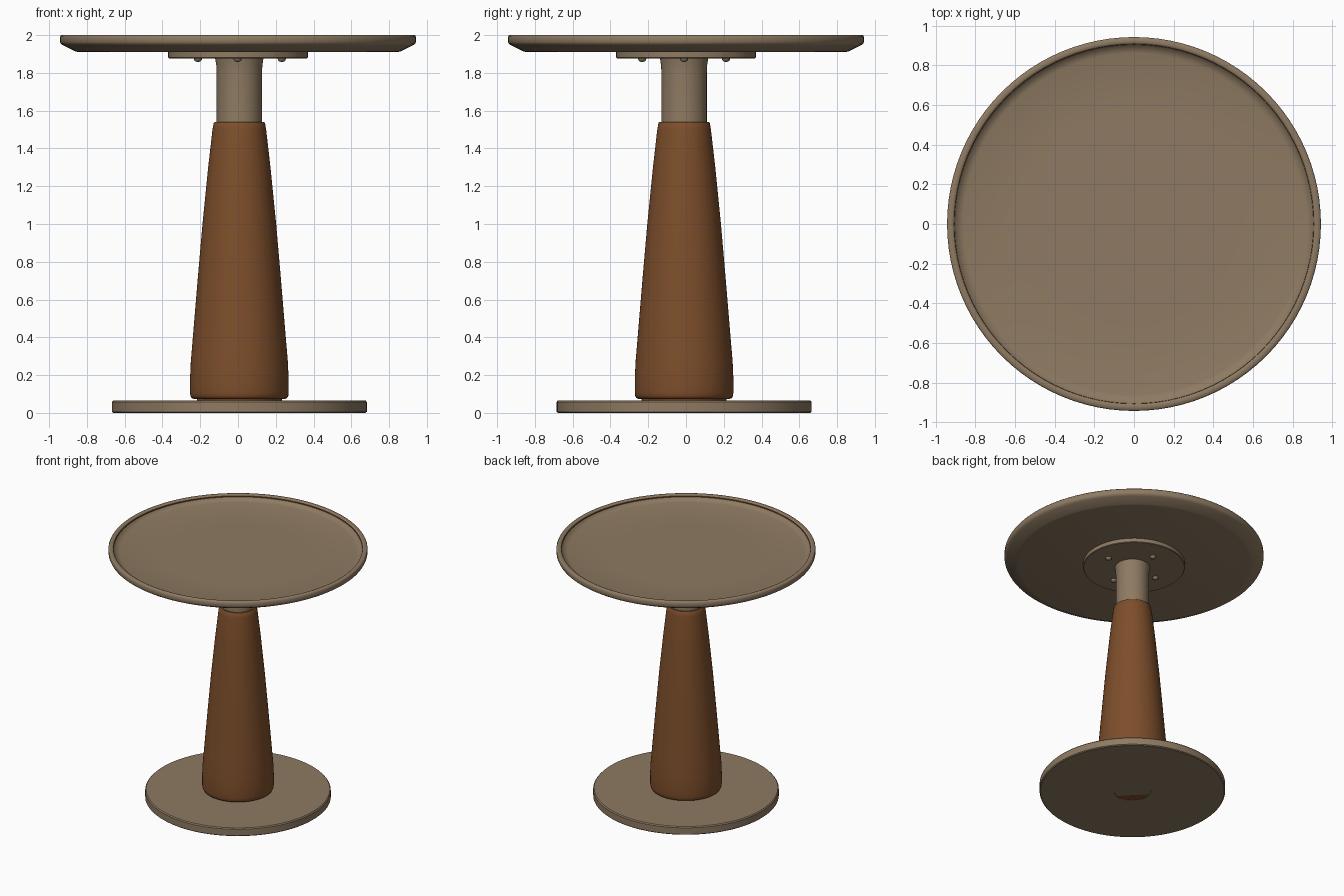
import bpy, bmesh, math

if "Cube" in bpy.data.objects:
    bpy.data.objects.remove(bpy.data.objects["Cube"])

def material(name, rgb):
    m = bpy.data.materials.new(name)
    m.diffuse_color = (*rgb, 1)
    m.use_nodes = True
    m.node_tree.nodes["Principled BSDF"].inputs["Base Color"].default_value = m.diffuse_color
    return m

TAN = material("warm grey metal", (0.27, 0.195, 0.122))
BROWN = material("brown wood", (0.205, 0.076, 0.024))

def lathe(name, profile, mat, centre=(0, 0), closed=False, sides=96, angle=35):
    """Spin a list of (radius, z) points around the vertical axis."""
    bm = bmesh.new()
    rings = []
    for r, z in profile:
        if r == 0:
            rings.append([bm.verts.new((0, 0, z))] * sides)
        else:
            rings.append([bm.verts.new((r * math.cos(2 * math.pi * i / sides),
                                        r * math.sin(2 * math.pi * i / sides), z))
                          for i in range(sides)])
    n = len(rings)
    for k in range(n if closed else n - 1):
        a, b = rings[k], rings[(k + 1) % n]
        for i in range(sides):
            j = (i + 1) % sides
            bm.faces.new(list(dict.fromkeys((a[i], a[j], b[j], b[i]))))
    bmesh.ops.recalc_face_normals(bm, faces=bm.faces)
    return finish(name, bm, mat, centre, angle)

def finish(name, bm, mat, centre, angle):
    me = bpy.data.meshes.new(name)
    bm.to_mesh(me)
    bm.free()
    me.materials.append(mat)
    ob = bpy.data.objects.new(name, me)
    ob.location = (*centre, 0)
    bpy.context.collection.objects.link(ob)
    bpy.ops.object.select_all(action='DESELECT')
    bpy.context.view_layer.objects.active = ob
    ob.select_set(True)
    bpy.ops.object.shade_smooth_by_angle(angle=math.radians(angle))
    return ob

AXIS = (0.007, -0.01)

# Shallow tray top with raised rim
lathe("table_top",
      [(0, 1.91), (0.845, 1.91), (0.862, 1.914), (0.925, 1.945), (0.937, 1.953), (0.942, 1.963),
       (0.942, 1.992), (0.936, 2.0), (0.915, 2.0), (0.907, 1.996), (0.904, 1.972),
       (0.86, 1.962), (0.60, 1.952), (0.5, 1.952), (0, 1.952)], TAN, angle=75)

# Thin wood seam between the tray floor and its rim
lathe("rim_seam", [(0.9045, 1.984), (0.9045, 1.992), (0.906, 1.992), (0.906, 1.984)],
      BROWN, closed=True)

# Mounting plate and its four screws
lathe("mounting_plate", [(0, 1.877), (0.366, 1.877), (0.37, 1.881), (0.37, 1.911), (0, 1.911)], TAN)
for i in range(4):
    a = i * math.pi / 2
    lathe(f"screw_{i + 1}", [(0, 1.857), (0.012, 1.860), (0.02, 1.867), (0.022, 1.877), (0, 1.879)],
          TAN, (0.01 + 0.222 * math.cos(a) - 0.012 * abs(math.sin(a)), -0.01 + 0.222 * math.sin(a)),
          sides=16, angle=60)

# Inner post, running down inside the column to close the hole in the base
lathe("post", [(0, 0.002), (0.134, 0.002), (0.134, 0.06), (0.12, 0.08), (0.12, 1.80),
               (0.122, 1.84), (0.128, 1.878), (0, 1.878)], TAN, AXIS)

# Tapered column sleeve, standing on the base
lathe("column",
      [(0.136, 0.066), (0.225, 0.066), (0.225, 0.074), (0.242, 0.074), (0.253, 0.079),
       (0.259, 0.09), (0.261, 0.11), (0.261, 0.18), (0.257, 0.27), (0.246, 0.40),
       (0.221, 0.70), (0.195, 1.0), (0.165, 1.3), (0.142, 1.5), (0.136, 1.534), (0.131, 1.54),
       (0.119, 1.54)], BROWN, AXIS, angle=50)

# Sliver of the wood showing under the base
bm = bmesh.new()
arc = [math.radians(225 - 64 + 128 * i / 24) for i in range(25)]
bm.faces.new([bm.verts.new((0.134 * math.cos(a), 0.134 * math.sin(a), 0.001)) for a in reversed(arc)])
finish("column_foot", bm, BROWN, AXIS, 35)

# Round base with a centre hole
lathe("base",
      [(0.135, 0), (0.668, 0), (0.675, 0.006), (0.675, 0.058), (0.668, 0.066), (0.135, 0.066)],
      TAN, AXIS, closed=True, angle=40)
